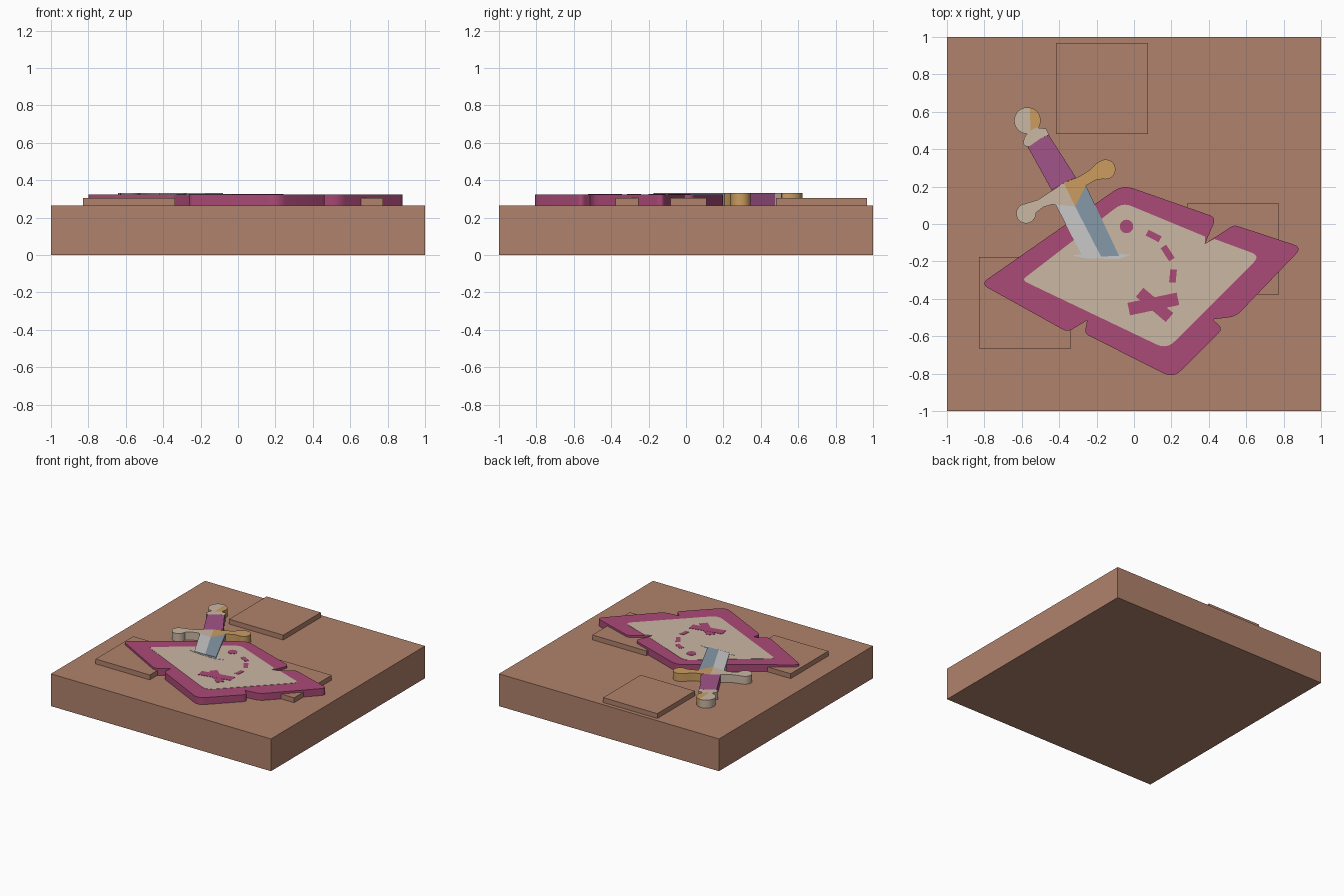
import bpy, bmesh, math
from mathutils import Vector

if "Cube" in bpy.data.objects:
    bpy.data.objects.remove(bpy.data.objects["Cube"])


def material(name, rgb):
    lin = [((c / 255 + 0.055) / 1.055) ** 2.4 for c in rgb]
    m = bpy.data.materials.new(name)
    m.diffuse_color = (*lin, 1)
    m.use_nodes = True
    m.node_tree.nodes["Principled BSDF"].inputs["Base Color"].default_value = m.diffuse_color
    return m


BROWN = material("brown wood", (177, 130, 108))
PINK = material("magenta", (171, 74, 119))
CREAM = material("parchment cream", (202, 183, 164))
VIOLET = material("grip violet", (161, 83, 136))
GOLD = material("gold", (203, 157, 96))
STEEL = material("pale steel", (200, 200, 200))
BLUE = material("blue steel", (134, 153, 168))

DECK, PLATE, MAP, DAGGER = 0.265, 0.305, 0.322, 0.330   # top heights


def slab(name, pts, z0, z1, mat):
    """Extrude a flat outline between two heights."""
    bm = bmesh.new()
    face = bm.faces.new([bm.verts.new((p[0], p[1], z0)) for p in pts])
    top = bmesh.ops.extrude_face_region(bm, geom=[face])["geom"]
    for v in top:
        if isinstance(v, bmesh.types.BMVert):
            v.co.z = z1
    bmesh.ops.recalc_face_normals(bm, faces=bm.faces[:])
    mesh = bpy.data.meshes.new(name)
    bm.to_mesh(mesh)
    bm.free()
    mesh.materials.append(mat)
    ob = bpy.data.objects.new(name, mesh)
    bpy.context.collection.objects.link(ob)
    bpy.ops.object.select_all(action='DESELECT')
    bpy.context.view_layer.objects.active = ob
    ob.select_set(True)
    bpy.ops.object.shade_smooth_by_angle(angle=math.radians(30))
    return ob


def rounded(corners, steps=5):
    """Outline from (x, y, radius) corners; radius 0 stays sharp."""
    out, n = [], len(corners)
    for i, (x, y, r) in enumerate(corners):
        p = Vector((x, y))
        if r == 0:
            out.append(p)
            continue
        a = p + (Vector(corners[i - 1][:2]) - p).normalized() * r
        b = p + (Vector(corners[(i + 1) % n][:2]) - p).normalized() * r
        for k in range(steps + 1):
            t = k / steps
            out.append(a * (1 - t) ** 2 + p * 2 * t * (1 - t) + b * t * t)
    return out


def arc(cx, cy, r, a0, a1, n=16):
    return [(cx + r * math.cos(math.radians(a0 + (a1 - a0) * i / n)),
             cy + r * math.sin(math.radians(a0 + (a1 - a0) * i / n))) for i in range(n + 1)]


def rect(x0, y0, x1, y1):
    return [(x0, y0), (x1, y0), (x1, y1), (x0, y1)]


def bar(a, b, width):
    a, b = Vector(a), Vector(b)
    d = (b - a).normalized() * width / 2
    s = Vector((-d.y, d.x))
    return [a - s, b - s, b + s, a + s]


# Wooden base and three raised square plates
slab("base", rect(-1, -1, 1, 1), 0, DECK, BROWN)
for i, (x, y) in enumerate([(-0.417, 0.48), (0.283, -0.378), (-0.828, -0.665)]):
    slab(f"raised_plate_{i + 1}", rect(x, y, x + 0.492, y + 0.488), DECK - 0.01, PLATE, BROWN)

# Torn map: border slab with notches
slab("map_border", rounded([
    (-0.82, -0.32, 0.045), (-0.06, 0.21, 0.06), (0.44, 0.035, 0.04), (0.38, -0.105, 0),
    (0.535, -0.005, 0.02), (0.90, -0.125, 0.05), (0.545, -0.495, 0.04), (0.42, -0.51, 0.01),
    (0.475, -0.56, 0.03), (0.21, -0.825, 0.06), (-0.265, -0.585, 0.025),
    (-0.25, -0.515, 0), (-0.355, -0.578, 0.03)]), DECK - 0.005, MAP, PINK)

# Parchment centre
slab("map_parchment", rounded([
    (-0.60, -0.30, 0.03), (-0.06, 0.115, 0.05), (0.38, -0.067, 0), (0.38, -0.105, 0),
    (0.43, -0.08, 0), (0.675, -0.17, 0.05), (0.175, -0.67, 0.06)]), MAP - 0.002, MAP + 0.002, CREAM)

# Map markings: start dot, dashed trail, cross
slab("start_dot", arc(-0.04, -0.013, 0.036, 0, 345, 23), MAP, MAP + 0.004, PINK)
for i, (a, b) in enumerate([((0.07, -0.046), (0.14, -0.082)), ((0.157, -0.12), (0.203, -0.19)),
                            ((0.212, -0.243), (0.205, -0.313))]):
    slab(f"trail_dash_{i + 1}", bar(a, b, 0.035), MAP, MAP + 0.004, PINK)
slab("cross_bar_1", bar((0.03, -0.365), (0.19, -0.50), 0.062), MAP, MAP + 0.004, PINK)
slab("cross_bar_2", bar((-0.028, -0.455), (0.235, -0.40), 0.068), MAP, MAP + 0.0045, PINK)

# Slit in the map where the blade enters
slab("blade_slit", [(-0.33, -0.168), (-0.18, -0.15), (-0.016, -0.165), (-0.085, -0.188),
                    (-0.26, -0.183)], MAP, MAP + 0.004, STEEL)

# Dagger blade: pale and blue halves
slab("blade_light_half", [(-0.42, 0.104), (-0.315, 0.094), (-0.176, -0.174), (-0.275, -0.174)],
     DECK, DAGGER, STEEL)
slab("blade_dark_half", [(-0.315, 0.094), (-0.257, 0.205), (-0.08, -0.17), (-0.176, -0.174)],
     DECK, DAGGER, BLUE)

# Crossguard: pale and gold arms ending in round knobs
slab("guard_light_arm", [(-0.524, 0.06)] + arc(-0.577, 0.056, 0.053, -5, -265)
     + [(-0.513, 0.13), (-0.375, 0.22), (-0.315, 0.094), (-0.44, 0.104), (-0.485, 0.09)],
     DECK, DAGGER, CREAM)
slab("guard_gold_arm", [(-0.375, 0.22), (-0.29, 0.255), (-0.235, 0.29), (-0.20, 0.325)]
     + arc(-0.152, 0.292, 0.053, 125, -105)
     + [(-0.205, 0.235), (-0.257, 0.205), (-0.315, 0.094)], DECK, DAGGER, GOLD)

# Grip, collar and two-tone pommel
slab("grip", [(-0.567, 0.41), (-0.50, 0.457), (-0.455, 0.475), (-0.31, 0.248),
              (-0.375, 0.22), (-0.44, 0.18)], DECK, DAGGER, VIOLET)
slab("collar", [(-0.593, 0.43), (-0.587, 0.462), (-0.56, 0.495), (-0.524, 0.516), (-0.47, 0.51),
                (-0.453, 0.477), (-0.50, 0.457), (-0.556, 0.414), (-0.58, 0.416)],
     DECK, DAGGER, CREAM)
slab("pommel_light_half", arc(-0.57, 0.553, 0.071, 80, 285), DECK, DAGGER, CREAM)
slab("pommel_gold_half", arc(-0.57, 0.553, 0.071, -75, 80), DECK, DAGGER, GOLD)
